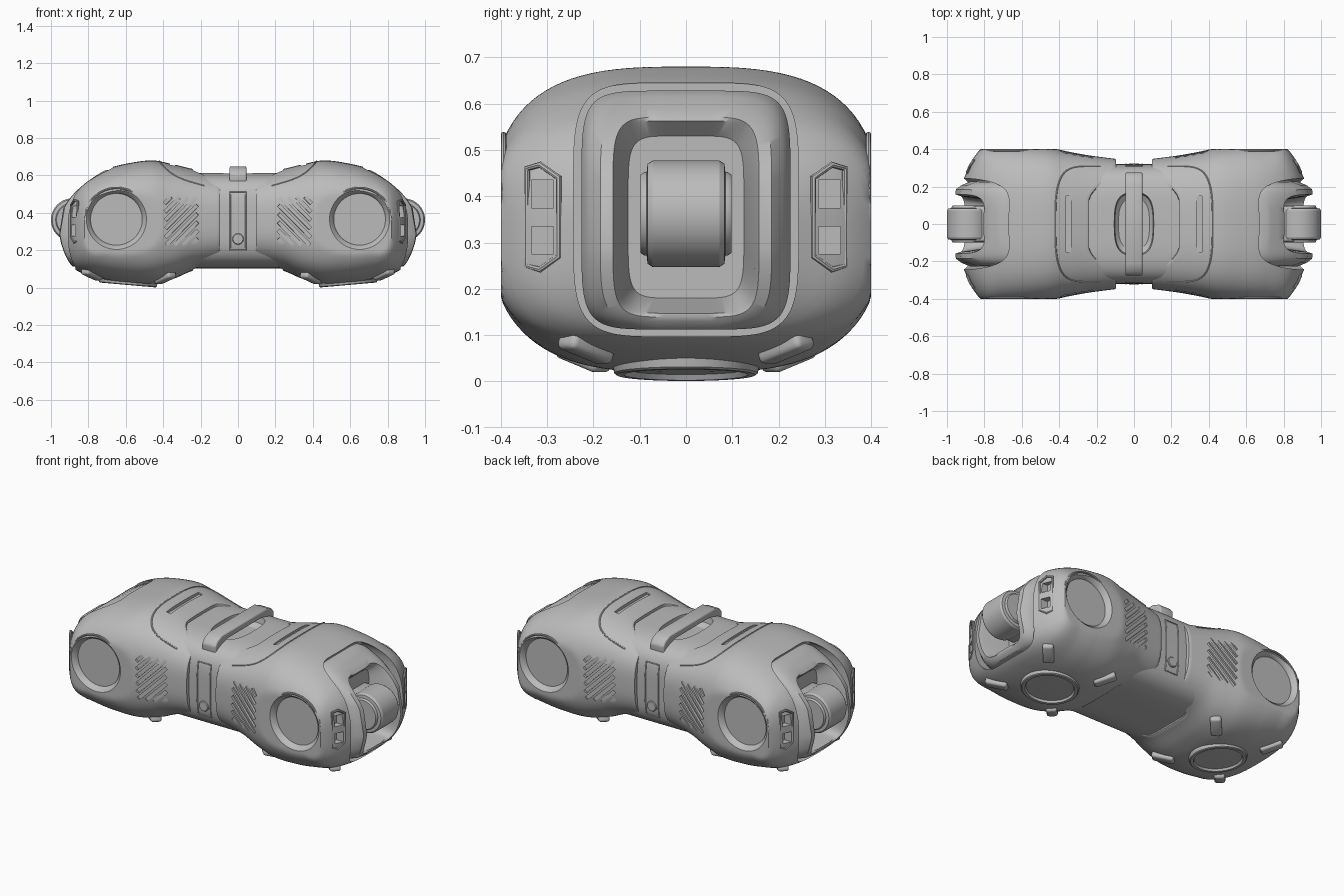
import bpy, bmesh, math
from mathutils import Matrix, Vector

if "Cube" in bpy.data.objects:
    bpy.data.objects.remove(bpy.data.objects["Cube"])

grey = bpy.data.materials.new("plain_grey")
grey.use_nodes = True
grey.diffuse_color = (0.5, 0.5, 0.5, 1)
grey.node_tree.nodes["Principled BSDF"].inputs["Base Color"].default_value = (0.5, 0.5, 0.5, 1)
SEG = 96


# ---------- helpers ----------
def add(name, data):
    obj = bpy.data.objects.new(name, data)
    bpy.context.scene.collection.objects.link(obj)
    return obj


def from_bm(name, bm):
    bmesh.ops.recalc_face_normals(bm, faces=bm.faces)
    if bm.calc_volume(signed=True) < 0:
        bmesh.ops.reverse_faces(bm, faces=bm.faces)
    me = bpy.data.meshes.new(name)
    bm.to_mesh(me)
    bm.free()
    return add(name, me)


def loft(name, rings):
    """Skin a list of closed rings and cap both ends."""
    bm = bmesh.new()
    loops = [[bm.verts.new(p) for p in ring] for ring in rings]
    n = len(loops[0])
    for a, b in zip(loops, loops[1:]):
        for i in range(n):
            j = (i + 1) % n
            bm.faces.new((a[i], a[j], b[j], b[i]))
    bm.faces.new(loops[0][::-1])
    bm.faces.new(loops[-1])
    return from_bm(name, bm)


def lathe(name, profile, matrix):
    """Turn (radius, height) pairs about local z."""
    angles = [2 * math.pi * i / 64 for i in range(64)]
    return loft(name, [[matrix @ Vector((r * math.cos(a), r * math.sin(a), h))
                        for a in angles] for r, h in profile])


def boxes(name, specs):
    """Join several boxes: (centre, size, rotation matrix)."""
    bm = bmesh.new()
    for centre, size, rot in specs:
        m = Matrix.Translation(centre) @ rot @ Matrix.Diagonal((*size, 1))
        bmesh.ops.create_cube(bm, size=1, matrix=m)
    return from_bm(name, bm)


def tube(name, points, radius, closed=False):
    cu = bpy.data.curves.new(name, "CURVE")
    cu.dimensions, cu.bevel_depth, cu.bevel_resolution = "3D", radius, 2
    sp = cu.splines.new("POLY")
    sp.points.add(len(points) - 1)
    for p, co in zip(sp.points, points):
        p.co = (*co, 1)
    sp.use_cyclic_u = closed
    return add(name, cu)


def baked(obj):
    dg = bpy.context.evaluated_depsgraph_get()
    return bpy.data.meshes.new_from_object(obj.evaluated_get(dg))


def carve(obj, cutters):
    """Subtract each cutter, with another solver if one loses the body."""
    for c in cutters:
        for solver in ("EXACT", "MANIFOLD", "FLOAT"):
            mod = obj.modifiers.new("cut", "BOOLEAN")
            mod.object, mod.operation, mod.solver = c, "DIFFERENCE", solver
            me = baked(obj)
            obj.modifiers.clear()
            if len(me.vertices) > 0.6 * len(obj.data.vertices):
                obj.data = me
                break
        bpy.data.objects.remove(c)


def finish(obj, mirror="", bevel=0):
    """Round, mirror and bake the part to a plain smooth mesh."""
    if bevel:
        mod = obj.modifiers.new("round", "BEVEL")
        mod.width, mod.segments = bevel, 3
    if mirror:
        mod = obj.modifiers.new("mirror", "MIRROR")
        mod.use_axis = ["X" in mirror, "Y" in mirror, False]
    me, name = baked(obj), obj.name
    bpy.data.objects.remove(obj)
    me.materials.clear()
    me.materials.append(grey)
    new = add(name, me)
    bpy.ops.object.select_all(action="DESELECT")
    new.select_set(True)
    bpy.context.view_layer.objects.active = new
    bpy.ops.object.shade_smooth_by_angle(angle=math.radians(32))


def spow(v, e):
    return math.copysign(abs(v) ** e, v)


def squircle(hy, hz, n):
    for i in range(SEG):
        a = 2 * math.pi * (i + 0.5) / SEG
        yield hy * spow(math.cos(a), 2 / n), hz * spow(math.sin(a), 2 / n)


# ---------- shell shape: x, half width, top, bottom ----------
STATIONS = [(0.08, 0.346, 0.60, 0.12), (0.24, 0.367, 0.634, 0.09), (0.35, 0.387, 0.66, 0.045),
            (0.46, 0.41, 0.68, 0.02), (0.60, 0.42, 0.662, 0.025), (0.70, 0.42, 0.635, 0.04),
            (0.80, 0.415, 0.585, 0.065), (0.86, 0.35, 0.54, 0.09), (0.90, 0.265, 0.49, 0.125),
            (0.93, 0.20, 0.43, 0.18)]


def section(x):
    """Smoothly interpolated half width, top and bottom of the shell."""
    S = STATIONS
    k = max(i for i in range(len(S) - 1) if i == 0 or S[i][0] <= x)
    d = S[k + 1][0] - S[k][0]
    t = (x - S[k][0]) / d

    def slope(i, c):
        a, b = S[max(i - 1, 0)], S[min(i + 1, len(S) - 1)]
        return (b[c] - a[c]) / (b[0] - a[0])
    return [(2*t**3 - 3*t*t + 1) * S[k][c] + (3*t*t - 2*t**3) * S[k + 1][c]
            + d * (t**3 - 2*t*t + t) * slope(k, c) + d * (t**3 - t*t) * slope(k + 1, c)
            for c in (1, 2, 3)]


def surface_z(x, y, side):
    hy, top, bot = section(x)
    h = (1 - min(1, abs(y) / hy) ** 3) ** (1 / 3)
    return (top + bot) / 2 + side * h * (top - bot) / 2


def shell_ring(t, scale=1, flat=None):
    """Ring between the curved inner edge (t=0) and the outer end (t=1)."""
    out = []
    for u, v in squircle(1, 1, 3):
        s = max(0, min(1, (abs(u) - 0.35) / 0.55))
        x0 = 0.24 - 0.145 * s * s * (3 - 2 * s)
        x = flat or x0 + (0.93 - x0) * t
        hy, top, bot = section(x)
        y = max(-0.40, min(0.40, u * hy)) * scale
        out.append((x, y, (top + bot) / 2 + v * scale * (top - bot) / 2))
    return out


# ---------- end shells with their cut-outs ----------
shell = loft("end_shell", [shell_ring(0, 0.86, 0.30), shell_ring(0, 0.93), shell_ring(0, 0.99)]
             + [shell_ring(0.008 + 0.992 * i / 60) for i in range(61)])
cutters = [loft("pocket_cutter", [[(x, y, 0.371 + z) for y, z in squircle(0.243, 0.274, 5)]
                                  for x in (0.66, 1.1)])]
for side in (-1, 1):
    m = Matrix.Translation((0.65, side * 0.37, 0.365)) @ Matrix.Rotation(-side * math.pi / 2, 4, "X")
    cutters.append(lathe("lens_cutter", [(0.138, 0), (0.142, 0.012), (0.165, 0.034), (0.165, 0.1)], m))
    tilt = Matrix.Rotation(side * 0.15, 4, "Z") @ Matrix.Rotation(math.pi / 4, 4, "Y")
    slots = []
    for i in range(-4, 5):
        c = i * 0.046
        lo, hi = max(-0.09, c - 0.13), min(0.09, c + 0.13)
        mid = (lo + hi) / 2
        slots.append(((0.30 + mid, side * (0.39 + 0.15 * mid), 0.355 + c - mid),
                      ((hi - lo) * 1.35, 0.05, 0.019), tilt))
    cutters.append(boxes("grille_cutter", slots))
    cutters.append(boxes("vent_cutter", [((0.92, side * 0.31, z), (0.15, 0.048, 0.06), Matrix())
                                         for z in (0.305, 0.405)]))
cutters.append(boxes("top_slot_cutter", [((0.35, 0, 0.70), (0.026, 0.30, 0.11), Matrix())]))
carve(shell, cutters)
finish(shell, "X")

# ---------- lens rims, vent frames and panel seam ----------
circle = [2 * math.pi * i / 64 for i in range(64)]
finish(tube("lens_rim", [(0.65 + 0.168 * math.cos(a), -0.394, 0.365 + 0.168 * math.sin(a))
                         for a in circle], 0.006, True), "XY")
finish(tube("vent_frame", [(0.893, -0.275, 0.27), (0.893, -0.275, 0.44), (0.875, -0.315, 0.468),
                           (0.857, -0.343, 0.46), (0.857, -0.343, 0.25), (0.875, -0.315, 0.242)],
            0.007, True), "XY")
seam = []
for i in range(41):
    y = 0.31 * spow(math.cos(math.pi * i / 40), 0.6)
    x = 0.18 + 0.24 * abs(math.sin(math.pi * i / 40)) ** 0.4
    seam.append((x, y, surface_z(x, y, 1)))
finish(tube("panel_seam", seam, 0.004), "X")


# ---------- collar around each wheel pocket ----------
def collar_ring(hy, hz, zc, dx=None, flat=0):
    """Ring on the bulging end surface; dx pulls its sides inward."""
    ring = []
    for y, z in squircle(hy, hz, 6):
        zz = z + zc
        bulge = 0.955 - (2.7 if zz > 0.33 else 1.4) * (zz - 0.33) ** 2
        ring.append((flat if dx is None else bulge + dx * (y / hy) ** 2, y, zz))
    return ring


finish(loft("wheel_collar", [collar_ring(0.226, 0.258, 0.37, flat=0.65),
                             collar_ring(0.226, 0.258, 0.37, -0.075),
                             collar_ring(0.208, 0.248, 0.366, -0.03),
                             collar_ring(0.185, 0.23, 0.36, 0.0),
                             collar_ring(0.158, 0.216, 0.355, 0.003),
                             collar_ring(0.148, 0.208, 0.355, -0.03),
                             collar_ring(0.125, 0.175, 0.355, flat=0.77)]), "X")

# ---------- end wheels ----------
axis = Matrix.Translation((0.885, 0, 0.362)) @ Matrix.Rotation(math.pi / 2, 4, "X")
finish(lathe("end_wheel", [(0.09, -0.085), (0.108, -0.083), (0.115, -0.072),
                           (0.115, 0.072), (0.108, 0.083), (0.09, 0.085)], axis), "X")
finish(lathe("wheel_hub", [(0.085, -0.098), (0.09, -0.09), (0.09, 0.09), (0.085, 0.098)], axis), "X")
finish(boxes("wheel_mount", [((0.81, 0, 0.362), (0.12, 0.19, 0.18), Matrix())]), "X", bevel=0.015)

# ---------- middle body with grip dish ----------
middle = loft("middle_body", [[(x, y, 0.358 + z) for y, z in squircle(0.32, 0.256, 4)]
                              for x in (-0.27, -0.1, 0.1, 0.27)])
dish = loft("dish_cutter", [[(s * y, s * z, h) for y, z in squircle(0.11, 0.175, 3)]
                            for h, s in ((0.555, 0.75), (0.575, 0.92), (0.70, 1.05))])
carve(middle, [dish])
finish(middle)

# ---------- carry handle ----------
half = [(0.16, 0.61), (0.20, 0.60), (0.235, 0.55), (0.272, 0.55), (0.275, 0.605),
        (0.255, 0.63), (0.21, 0.648)]
outline = half + [(-y, z) for y, z in reversed(half)]
finish(loft("carry_handle", [[(x, y, z) for y, z in outline] for x in (-0.045, 0.045)]), bevel=0.008)


# ---------- control strip and button, front and back ----------
def middle_y(z):
    return -0.32 * (1 - (abs(z - 0.358) / 0.256) ** 4) ** (1 / 4)


heights = [0.20 + 0.31 * i / 16 for i in range(17)]
strip = [(-0.042, middle_y(z), z) for z in heights] + [(0.042, middle_y(z), z) for z in reversed(heights)]
finish(tube("control_strip", strip, 0.004, True), "Y")
m = Matrix.Translation((0, -0.30, 0.26)) @ Matrix.Rotation(math.pi / 2, 4, "X")
finish(lathe("power_button", [(0.03, 0), (0.03, 0.02), (0.026, 0.024)], m), "Y")

# ---------- underside discs and feet ----------
m = Matrix.Translation((0.59, 0, 0.014)) @ Matrix.Rotation(math.pi - math.radians(5), 4, "Y")
finish(lathe("base_disc", [(0.165, -0.05), (0.155, -0.004), (0.15, 0), (0.134, 0),
                           (0.128, -0.012), (0.02, -0.012)], m), "X")
feet = []
for x, y in ((0.78, 0.215), (0.39, 0.22)):
    turn = Matrix.Rotation(math.atan2(y, x - 0.59), 4, "Z") @ Matrix.Rotation(-0.3, 4, "Y")
    feet.append(((x, y, surface_z(x, y, -1) + 0.003), (0.125, 0.06, 0.044), turn))
finish(boxes("foot_pads", feet), "XY", bevel=0.014)
